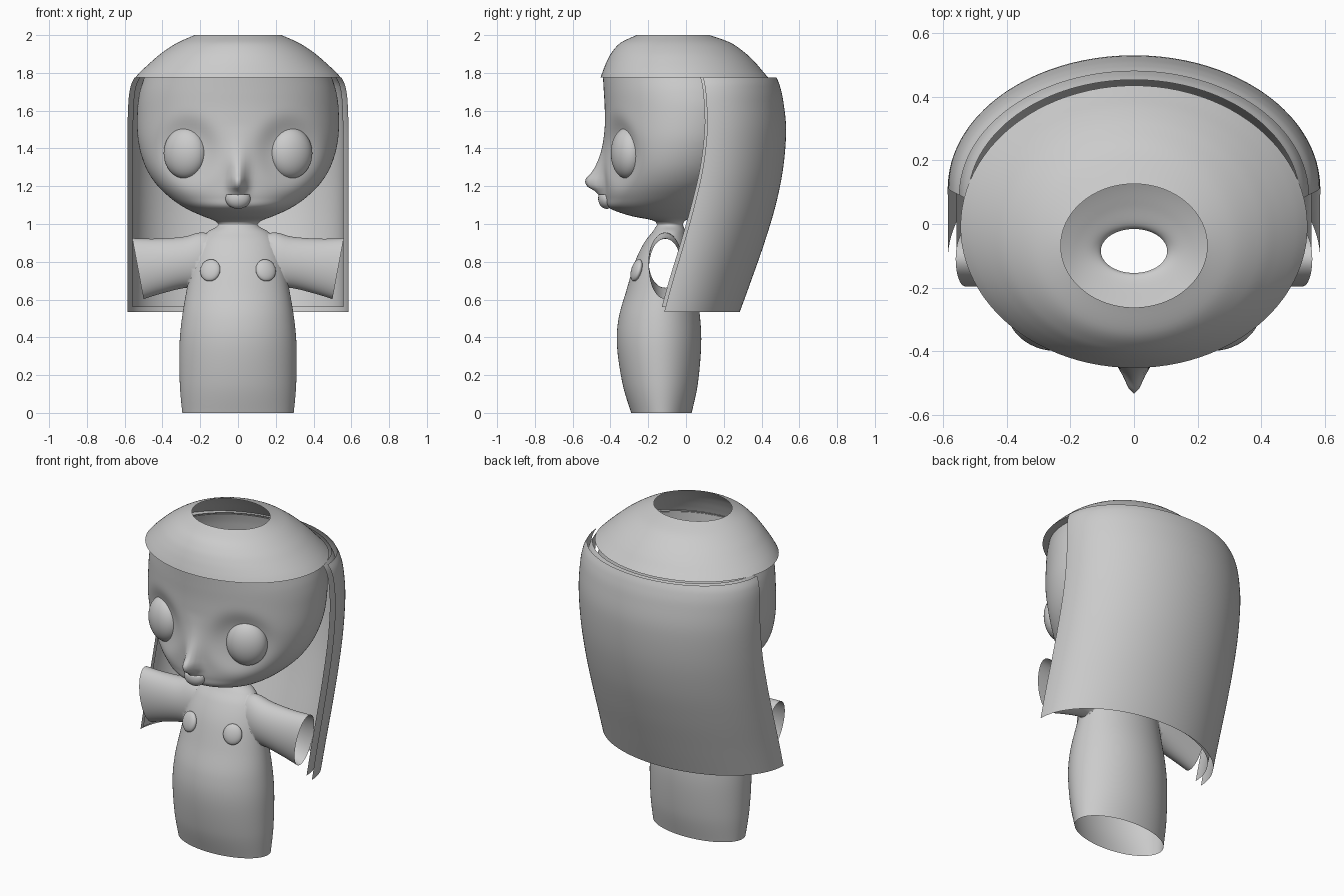
import bpy, bmesh, math
from mathutils import Vector

if "Cube" in bpy.data.objects:
    bpy.data.objects.remove(bpy.data.objects["Cube"])

grey = bpy.data.materials.new("plain_grey")
grey.diffuse_color = (0.6, 0.6, 0.6, 1)
grey.use_nodes = True
grey.node_tree.nodes["Principled BSDF"].inputs["Base Color"].default_value = grey.diffuse_color


def spline(rows, n):
    """Catmull-Rom through rows of numbers, n steps per span."""
    out = []
    for i in range(len(rows) - 1):
        a, b, c, d = (rows[max(i - 1, 0)], rows[i], rows[i + 1],
                      rows[min(i + 2, len(rows) - 1)])
        for k in range(n):
            t = k / n
            out.append([0.5 * (2 * q + (r - p) * t + (2 * p - 5 * q + 4 * r - s) * t * t
                               + (3 * q - p - 3 * r + s) * t ** 3)
                        for p, q, r, s in zip(a, b, c, d)])
    out.append(list(rows[-1]))
    return out


def loft(name, rings, closed=True, caps=False):
    bm = bmesh.new()
    vs = [[bm.verts.new(p) for p in ring] for ring in rings]
    m = len(vs[0])
    for lo, hi in zip(vs, vs[1:]):
        for j in range(m if closed else m - 1):
            k = (j + 1) % m
            bm.faces.new((lo[j], lo[k], hi[k], hi[j]))
    if caps:
        bm.faces.new(vs[0][::-1])
        bm.faces.new(vs[-1])
    bmesh.ops.recalc_face_normals(bm, faces=bm.faces)
    return finish(name, bm)


def finish(name, bm):
    me = bpy.data.meshes.new(name)
    for f in bm.faces:
        f.smooth = True
    bm.to_mesh(me)
    bm.free()
    me.materials.append(grey)
    ob = bpy.data.objects.new(name, me)
    bpy.context.collection.objects.link(ob)
    return ob


def oval(z, rx, yf, yb, seg):
    cy, ry = (yf + yb) / 2, (yb - yf) / 2
    return [Vector((rx * math.sin(2 * math.pi * j / seg),
                    cy - ry * math.cos(2 * math.pi * j / seg), z)) for j in range(seg)]


def lerp(table, z):
    for (a, u), (b, v) in zip(table, table[1:]):
        if a <= z <= b:
            t = (z - a) / (b - a)
            return u + (v - u) * t
    return 0.0


# body, neck and head: one lofted skin (z, half width, front y, back y)
rows = [(0, .295, -.29, .03), (.15, .308, -.335, .062), (.35, .31, -.365, .08),
        (.5, .297, -.357, .075), (.65, .272, -.315, .052), (.8, .242, -.27, .03),
        (.9, .208, -.222, .012), (.955, .165, -.18, -.002), (.985, .115, -.16, -.012),
        (1.0, .105, -.155, -.015), (1.02, .13, -.18, .0), (1.045, .195, -.30, .06),
        (1.085, .28, -.405, .14), (1.14, .36, -.425, .21), (1.22, .44, -.43, .285),
        (1.32, .497, -.433, .35), (1.45, .53, -.43, .40), (1.6, .533, -.43, .43),
        (1.7, .52, -.435, .425), (1.78, .495, -.44, .41)]
nose = spline([(1.07, 0), (1.1, .003), (1.14, .025), (1.175, .055), (1.2, .095),
               (1.235, .102), (1.27, .07), (1.31, .045), (1.37, .022), (1.44, .008),
               (1.52, 0)], 5)
rings = []
for r in spline(rows, 8):
    ring = oval(*r, 160)
    for p in ring:
        if p.z > 1.03 and p.y < -.1:
            width = .04 + .10 * max(0, p.z - 1.25)
            p.y -= lerp(nose, p.z) * math.exp(-(p.x / width) ** 2)
            # eye sockets
            d = ((abs(p.x) - .27) / .15) ** 2 + ((p.z - 1.38) / .16) ** 2
            p.y += .04 * math.exp(-d * d)
    rings.append(ring)
body = loft("body_and_head", rings, caps=True)

# hollow sleeves (x, top z, bottom z, half depth, slant), fused into the body
arm = spline([(.08, .93, .68, .065, 0), (.19, .955, .665, .085, 0), (.29, .932, .66, .09, .0),
              (.42, .922, .632, .088, .015), (.53, .925, .603, .086, .03)], 5)
sleeves = []
for side in (-1, 1):
    rings = []
    for x, top, bot, ry, slant in arm:
        ring = []
        for j in range(48):
            a = 2 * math.pi * j / 48
            ring.append(Vector((side * (x + slant * math.sin(a)), -.11 + ry * math.cos(a),
                                (top + bot) / 2 + (top - bot) / 2 * math.sin(a))))
        rings.append(ring)
    sleeves.append(loft("sleeve", rings, caps=True))
bpy.context.view_layer.objects.active = body
for s in sleeves:
    mod = body.modifiers.new("join", 'BOOLEAN')
    mod.operation, mod.solver, mod.object = 'UNION', 'EXACT', s
    bpy.ops.object.modifier_apply(modifier=mod.name)
    bpy.data.objects.remove(s)

# open the ends: base, cuffs and top of head
bm = bmesh.new()
bm.from_mesh(body.data)
bmesh.ops.delete(bm, geom=[f for f in bm.faces if len(f.verts) > 30], context='FACES')
for f in bm.faces:
    f.smooth = True
bm.to_mesh(body.data)
bm.free()

# crown with an open top, small lip turned in at the lower edge
crown = [(1.775, .545, -.452, .435), (1.81, .512, -.44, .405), (1.86, .458, -.42, .362),
         (1.91, .398, -.392, .308), (1.96, .32, -.345, .235), (2.0, .23, -.262, .126)]
lip = [oval(1.776, .49, -.435, .40, 96)]
loft("crown_lip", lip + [oval(*crown[0], 96)])
loft("crown", [oval(*r, 96) for r in spline(crown, 6)])

# long hair: outer and inner sheets (z, half width, front edge y, back y)
hair = [(.535, .585, -.115, .285), (.7, .585, -.07, .345), (.9, .585, -.01, .415),
        (1.1, .585, .045, .475), (1.3, .585, .09, .515), (1.5, .585, .112, .53),
        (1.65, .58, .108, .515), (1.73, .568, .1, .497), (1.775, .548, .09, .48)]
for name, inset, lift in (("hair_outer", 0, 0), ("hair_inner", .027, .025)):
    rings = []
    for z, rx, yf, yb in spline(hair, 6):
        z = z + lift * (1.775 - z) / 1.24
        rx, yb, yf = rx - inset, yb - inset, yf - inset * .5
        rings.append([Vector((rx * math.cos(math.pi * j / 64),
                              yf + (yb - yf) * math.sin(math.pi * j / 64), z))
                      for j in range(65)])
    loft(name, rings, closed=False)


def ball(name, loc, radii, rot=(0, 0, 0), flat_top=None):
    bm = bmesh.new()
    bmesh.ops.create_uvsphere(bm, u_segments=40, v_segments=24, radius=1)
    for v in bm.verts:
        if flat_top is not None:
            v.co.z = min(v.co.z, flat_top)
        v.co = Vector([c * r for c, r in zip(v.co, radii)])
    ob = finish(name, bm)
    ob.location, ob.rotation_euler = loc, rot
    return ob


# eyes and buttons in mirrored pairs
for side, tag in ((-1, "left"), (1, "right")):
    ball("eye_" + tag, (side * .28, -.312, 1.375), (.118, .08, .135),
         (0, 0, side * math.radians(22)))
    ball("button_" + tag, (side * .147, -.262, .755), (.055, .024, .06),
         (math.radians(-16), 0, side * math.radians(18)))

# small mouth under the nose
ball("mouth", (0, -.42, 1.135), (.066, .045, .055), flat_top=.4)
